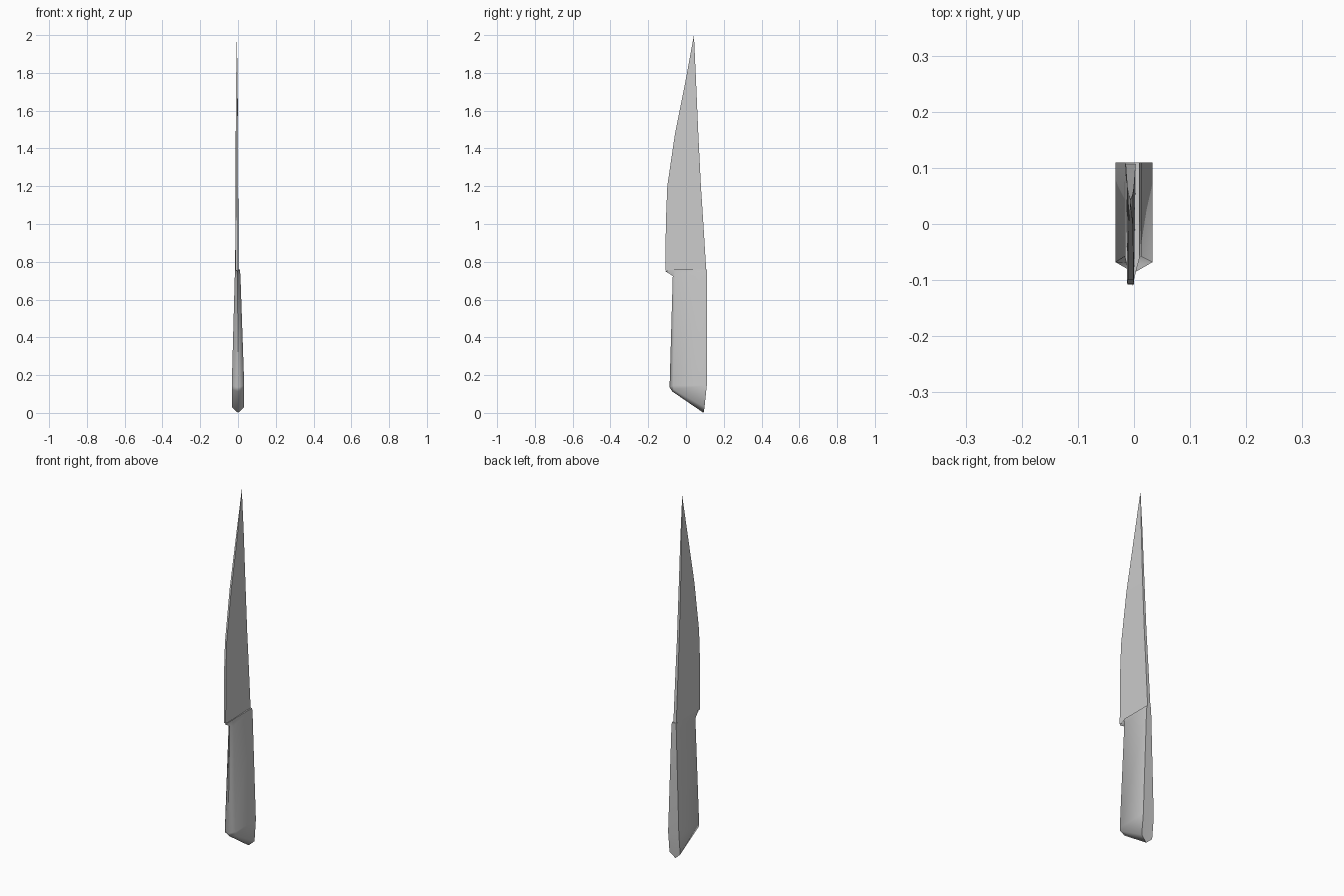
import bpy, bmesh, math

if "Cube" in bpy.data.objects:
    bpy.data.objects.remove(bpy.data.objects["Cube"])


def make(name, verts, faces, smooth_angle=None):
    me = bpy.data.meshes.new(name)
    me.from_pydata(verts, [], faces)
    bm = bmesh.new()
    bm.from_mesh(me)
    bmesh.ops.recalc_face_normals(bm, faces=bm.faces)
    bm.to_mesh(me)
    bm.free()
    ob = bpy.data.objects.new(name, me)
    bpy.context.collection.objects.link(ob)
    if smooth_angle:
        bpy.ops.object.select_all(action='DESELECT')
        ob.select_set(True)
        bpy.context.view_layer.objects.active = ob
        bpy.ops.object.shade_smooth_by_angle(angle=math.radians(smooth_angle))
    return ob


# Blade: stations of (cutting edge y, spine y, z, edge half width, spine half width)
BX = -0.006
stations = [(-0.108, 0.107, 0.755, 0.006, 0.009),
            (-0.107, 0.092, 1.0, 0.006, 0.008),
            (-0.099, 0.079, 1.2, 0.005, 0.007),
            (-0.058, 0.065, 1.48, 0.005, 0.006),
            (-0.002, 0.053, 1.76, 0.004, 0.004)]
verts, faces = [], []
for ye, ys, z, we, ws in stations:
    verts += [(BX - we, ye, z), (BX + we, ye, z),
              (BX + ws, ys, z), (BX - ws, ys, z)]
for s in range(len(stations) - 1):
    for i in range(4):
        j = (i + 1) % 4
        faces.append((4 * s + i, 4 * s + j, 4 * s + 4 + j, 4 * s + 4 + i))
tip = len(verts)
verts.append((BX, 0.042, 2.0))
faces += [(tip - 4 + i, tip - 4 + (i + 1) % 4, tip) for i in range(4)]
faces.append((0, 3, 2, 1))
make("blade", verts, faces)


# Handle: flat back, straight sides and a ridged front, lofted upwards
def ring(w, cx, back, side, front):
    (yb, zb), (ys, zs), (yf, zf) = back, side, front
    return [(cx - w, yb, zb), (cx - w, ys, zs), (cx, yf, zf),
            (cx + w, ys, zs), (cx + w, yb, zb), (cx, yb, zb)]


base = ring(0.033, 0, (0.098, 0.03), (-0.066, 0.125), (-0.072, 0.113))
base[5] = (0, 0.093, 0.0)
rings = [base,
         ring(0.033, 0, (0.11, 0.145), (-0.068, 0.145), (-0.087, 0.135)),
         ring(0.015, -0.002, (0.11, 0.725), (-0.058, 0.725), (-0.07, 0.725)),
         ring(0.013, -0.003, (0.11, 0.76), (-0.06, 0.76), (-0.11, 0.75))]
verts = [v for r in rings for v in r]
faces = []
for s in range(len(rings) - 1):
    for i in range(6):
        j = (i + 1) % 6
        faces.append((6 * s + i, 6 * s + j, 6 * s + 6 + j, 6 * s + 6 + i))
t = len(verts) - 6
# Keel-shaped butt and the top shoulder
for o in (0, t):
    faces += [(o, o + 1, o + 2, o + 5), (o + 5, o + 2, o + 3, o + 4)]
make("handle", verts, faces, 65)
